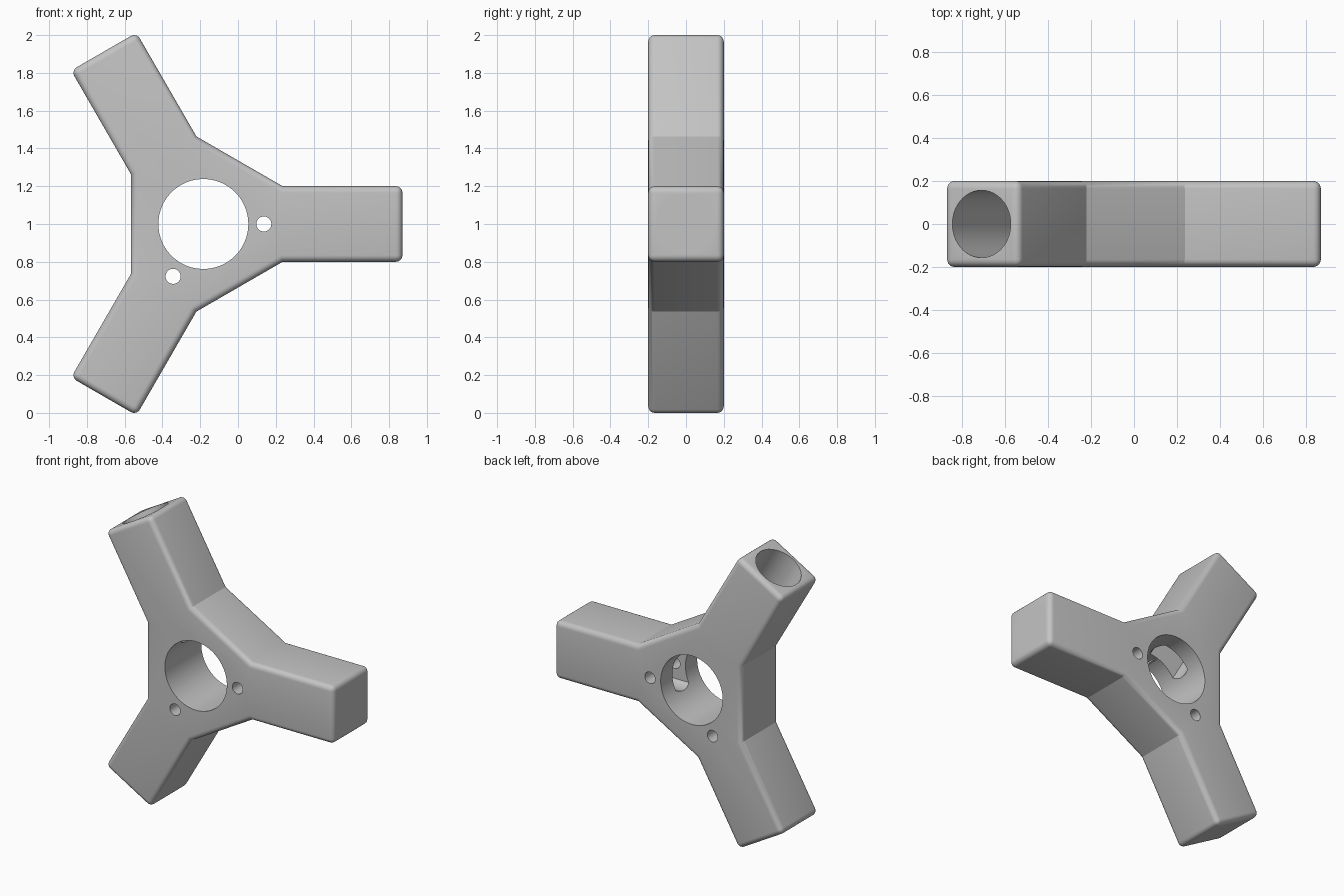
import bpy, bmesh, math
from mathutils import Matrix, Vector

cube = bpy.data.objects.get("Cube")
if cube:
    bpy.data.objects.remove(cube)

CENTRE = Vector((-0.1835, 0, 1))
HALF = 0.2           # half width and half depth of each arm
ROOT, TIP = 0.42, 1.054
SHELF = 0.42         # inner end of the wide bore
ARMS = [math.radians(a) for a in (0, 120, 240)]

grey = bpy.data.materials.new("light grey plastic")
grey.use_nodes = True
colour = (0.55, 0.55, 0.55, 1)
grey.diffuse_color = colour
grey.node_tree.nodes["Principled BSDF"].inputs["Base Color"].default_value = colour


def make_object(name, bm):
    bmesh.ops.recalc_face_normals(bm, faces=bm.faces)
    mesh = bpy.data.meshes.new(name)
    bm.to_mesh(mesh)
    bm.free()
    mesh.materials.append(grey)
    obj = bpy.data.objects.new(name, mesh)
    bpy.context.collection.objects.link(obj)
    return obj


def arm_matrix(angle):
    """Turns the +x arm about the hub axis."""
    return Matrix.Translation(CENTRE) @ Matrix.Rotation(-angle, 4, 'Y')


# Three-armed body, extruded from its outline and rounded on convex edges
bm = bmesh.new()
outline = []
for angle in ARMS:
    for x, z in ((ROOT, -HALF), (TIP, -HALF), (TIP, HALF), (ROOT, HALF)):
        outline.append(bm.verts.new(arm_matrix(angle) @ Vector((x, -HALF, z))))
face = bm.faces.new(outline)
ext = bmesh.ops.extrude_face_region(bm, geom=[face])
bmesh.ops.translate(bm, vec=(0, 2 * HALF, 0),
                    verts=[v for v in ext["geom"] if isinstance(v, bmesh.types.BMVert)])
bmesh.ops.recalc_face_normals(bm, faces=bm.faces)
convex = [e for e in bm.edges if e.calc_face_angle_signed() > 0.1]
bmesh.ops.bevel(bm, geom=convex, offset=0.035, segments=5, profile=0.5,
                affect='EDGES', clamp_overlap=True)
body = make_object("three_arm_hub", bm)


def cylinder(name, radius, length, matrix, segments, flat=None):
    """Cutter along local z, optionally with two flat sides across local y."""
    bm = bmesh.new()
    bmesh.ops.create_cone(bm, cap_ends=True, segments=segments, radius1=radius,
                          radius2=radius, depth=length)
    if flat:
        for v in bm.verts:
            v.co.y = max(-flat, min(flat, v.co.y))
        bmesh.ops.remove_doubles(bm, verts=bm.verts, dist=1e-5)
    bm.transform(matrix)
    return make_object(name, bm)


through = Matrix.Rotation(math.pi / 2, 4, 'X')
along = Matrix.Rotation(math.pi / 2, 4, 'Y')

# Centre hole, tube sockets, flat-sided passages and screw holes
cutters = [cylinder("centre_hole", 0.238, 1, Matrix.Translation(CENTRE) @ through, 96)]
for angle in ARMS:
    m = arm_matrix(angle)
    cutters.append(cylinder("socket", 0.157, 1, m @ Matrix.Translation((SHELF + 0.5, 0, 0)) @ along, 64))
    cutters.append(cylinder("passage", 0.13, 0.35, m @ Matrix.Translation((0.275, 0, 0)) @ along, 64, 0.072))
    cutters.append(cylinder("screw_hole", 0.04, 1, m @ Matrix.Translation((0.32, 0, 0)) @ through, 32))

for cutter in cutters:
    cutter.hide_render = True
    mod = body.modifiers.new(cutter.name, 'BOOLEAN')
    mod.operation = 'DIFFERENCE'
    mod.solver = 'EXACT'
    mod.object = cutter

# Keep the finished body only
bpy.context.view_layer.update()
graph = bpy.context.evaluated_depsgraph_get()
finished = bpy.data.meshes.new_from_object(body.evaluated_get(graph))
body.modifiers.clear()
body.data = finished
for cutter in cutters:
    bpy.data.objects.remove(cutter)

bpy.ops.object.select_all(action='DESELECT')
body.select_set(True)
bpy.context.view_layer.objects.active = body
bpy.ops.object.shade_smooth_by_angle(angle=math.radians(25))
